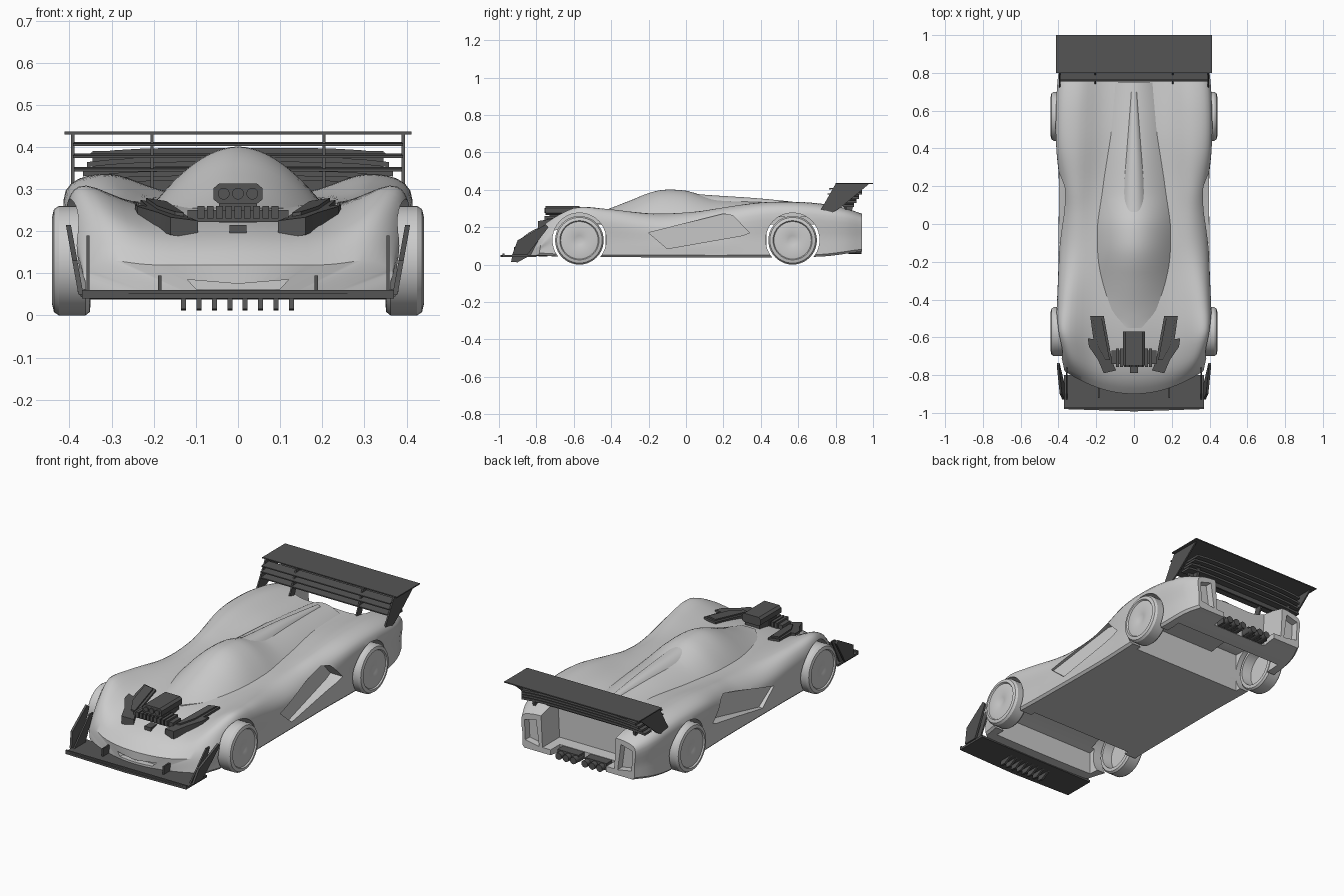
import bpy, bmesh, math
from mathutils import Vector

if bpy.data.objects.get("Cube"):
    bpy.data.objects.remove(bpy.data.objects["Cube"])


def material(name, value):
    mat = bpy.data.materials.new(name)
    mat.use_nodes = True
    color = (value, value, value, 1)
    mat.diffuse_color = color
    mat.node_tree.nodes["Principled BSDF"].inputs["Base Color"].default_value = color
    return mat


PAINT = material("light_grey_paint", .6)
CARBON = material("dark_grey_carbon", .09)
parts = []


def finish(name, bm, mat):
    bmesh.ops.recalc_face_normals(bm, faces=bm.faces)
    mesh = bpy.data.meshes.new(name)
    bm.to_mesh(mesh)
    bm.free()
    mesh.materials.append(mat)
    obj = bpy.data.objects.new(name, mesh)
    bpy.context.collection.objects.link(obj)
    parts.append(obj)
    return obj


def value(v, p):
    return v(*p) if callable(v) else v


def prism(name, pts, axis, a, b, mat=CARBON, mirror=False):
    """Extrude a 2D outline along an axis; the ends may be sloped by a function."""
    place = {"x": lambda p, t: (t, p[0], p[1]),
             "y": lambda p, t: (p[0], t, p[1]),
             "z": lambda p, t: (p[0], p[1], t)}[axis]
    bm = bmesh.new()
    for side in (1, -1) if mirror else (1,):
        ends = []
        for end in (a, b):
            ring = [Vector(place(p, value(end, p))) for p in pts]
            ends.append([bm.verts.new((v.x * side, v.y, v.z)) for v in ring])
        low, high = ends
        bm.faces.new(low)
        bm.faces.new(high)
        for i in range(len(pts)):
            j = (i + 1) % len(pts)
            bm.faces.new((low[i], low[j], high[j], high[i]))
    return finish(name, bm, mat)


def box(name, x, y, z, mat=CARBON, mirror=False):
    outline = [(x[0], y[0]), (x[1], y[0]), (x[1], y[1]), (x[0], y[1])]
    return prism(name, outline, "z", z[0], z[1], mat, mirror)


def curve(keys, t):
    """Smooth interpolation through (position, value) keys."""
    t = min(max(t, keys[0][0]), keys[-1][0])
    i = max(k for k in range(len(keys) - 1) if keys[k][0] <= t)

    def slope(k):
        lo, hi = keys[max(k - 1, 0)], keys[min(k + 1, len(keys) - 1)]
        return (hi[1] - lo[1]) / (hi[0] - lo[0])
    (t0, v0), (t1, v1) = keys[i], keys[i + 1]
    d = t1 - t0
    s = (t - t0) / d
    return (v0 * (1 + 2 * s) * (1 - s) ** 2 + v1 * s * s * (3 - 2 * s)
            + d * (slope(i) * s * (1 - s) ** 2 - slope(i + 1) * s * s * (1 - s)))


def loft(name, sections, mat=PAINT):
    """Skin (top, bottom) pairs of point rows and close both ends."""
    bm = bmesh.new()
    rows = [([bm.verts.new(p) for p in top], [bm.verts.new(p) for p in low]) for top, low in sections]
    n = len(rows[0][0])
    for r, s in zip(rows, rows[1:]):
        a, b = r[0] + r[1][::-1], s[0] + s[1][::-1]
        for i in range(2 * n):
            j = (i + 1) % (2 * n)
            bm.faces.new((a[i], a[j], b[j], b[i]))
    for top, low in (rows[0], rows[-1]):
        for i in range(n - 1):
            bm.faces.new((top[i], top[i + 1], low[i + 1], low[i]))
    return finish(name, bm, mat)


def spaced(a, b, n):
    return [a + (b - a) * i / n for i in range(n + 1)]


# Body shell: hood height, fender crest, shoulder, width and floor along the length
hood = [(-.9, .12), (-.85, .165), (-.78, .2), (-.65, .235), (-.5, .255), (-.2, .268), (.2, .28), (.5, .293), (.94, .27)]
valley_x = [(-.9, .2), (-.1, .2), (.5, .16), (.94, .16)]
crest = [(-.9, .13), (-.85, .195), (-.78, .25), (-.66, .3), (-.57, .308), (-.4, .295), (-.15, .268), (.05, .28),
         (.2, .305), (.4, .332), (.6, .335), (.75, .322), (.86, .3), (.94, .27)]
crest_x = [(-.9, .31), (-.6, .36), (0, .31), (.4, .31), (.65, .3), (.94, .27)]
shoulder = [(-.9, .72), (-.6, .8), (0, .76), (.45, .86), (.94, .86)]
tuck = [(-.9, .005), (-.45, .005), (0, .025), (.15, .028), (.4, .005), (.94, .005)]
width = [(-.9, .37), (-.72, .4), (-.55, .412), (-.3, .408), (.2, .405), (.5, .412), (.75, .403), (.86, .385), (.94, .35)]
floor = [(-.9, .05), (-.7, .042), (.7, .042), (.94, .07)]


def body_section(y):
    c, f, w, b = curve(hood, y), curve(crest, y), curve(width, y), curve(floor, y)
    knots = [(0, c), (curve(valley_x, y), c), (curve(crest_x, y), f),
             (w - curve(tuck, y), b + curve(shoulder, y) * (f - b)),
             (w - .008, b + .35 * (f - b)), (w - .008, b + .012)]
    steps = spaced(0, len(knots) - 1, 25)
    half = [(curve([(i, k[0]) for i, k in enumerate(knots)], t),
             curve([(i, k[1]) for i, k in enumerate(knots)], t)) for t in steps]
    base = [(w - .02) * t / steps[-1] for t in steps]
    # the nose sweeps back toward its corners
    sweep = .9 * min(max((-.45 - y) / .45, 0), 1)
    top = [(-x, y + sweep * x * x, z) for x, z in half[:0:-1]] + [(x, y + sweep * x * x, z) for x, z in half]
    xs = [-x for x in base[:0:-1]] + base
    return top, [(x, y + sweep * x * x, b) for x in xs]


body = loft("body_shell", [body_section(y) for y in spaced(-.9, .94, 60)])


# Cutters: open undersides, wheel arches, side intakes, tail recess, tail pods, nose slot
def circle(cy, cz, r, n=40):
    return [(cy + r * math.cos(math.tau * i / n), cz + r * math.sin(math.tau * i / n)) for i in range(n)]


AXLES = {"front": -.57, "rear": .57}
cutters = [prism(f"{n}_arch_cutter", circle(y, .132, .144), "x", .3, .6, PAINT, True) for n, y in AXLES.items()]
intake = [(-.2, .17), (.2, .272), (.25, .262), (.34, .17), (.3, .155), (-.1, .085)]
cutters += [
    prism("front_hollow", [(-.74, 0), (-.43, 0), (-.43, .22), (-.6, .215), (-.74, .17)], "x", -.32, .32, PAINT),
    prism("rear_hollow", [(.43, 0), (.77, 0), (.77, .255), (.43, .255)], "x", -.34, .34, PAINT),
    prism("intake_cutter", intake, "x", lambda y, z: .364 - .11 * y, .6, PAINT, True),
    prism("tail_cutter", [(-.22, .1), (.22, .1), (.235, .4), (-.235, .4)], "y", .79, 1.2, PAINT),
    box("diffuser_notch", (-.17, .17), (.86, 1.2), (0, .2), PAINT),
    prism("pod_cutter", [(.24, .1), (.325, .115), (.33, .225), (.26, .245)], "y", .9, 1.2, PAINT, True),
    prism("nose_cutter", [(-.12, .085), (0, .075), (.12, .085), (.1, .063), (-.1, .063)], "y", -1.2, -.865, PAINT),
]
for cutter in cutters:
    cutter.hide_render = True
    mod = body.modifiers.new(cutter.name, "BOOLEAN")
    mod.operation, mod.solver, mod.object = "DIFFERENCE", "EXACT", cutter
cut_mesh = bpy.data.meshes.new_from_object(body.evaluated_get(bpy.context.evaluated_depsgraph_get()))
body.modifiers.clear()
body.data = cut_mesh
for cutter in cutters:
    parts.remove(cutter)
    bpy.data.objects.remove(cutter)


# Canopy with engine cover, and the spine behind it
def ridge(name, tops, widths, base, power, start, end):
    rows = []
    for y in spaced(start, end, 40):
        h, w = curve(tops, y), curve(widths, y)
        us = spaced(-1, 1, 24)
        rows.append(([(u * w, y, base + (h - base) * (1 - abs(u) ** power)) for u in us],
                     [(u * w, y, base - .04) for u in us]))
    return loft(name, rows)


ridge("canopy", [(-.55, .256), (-.45, .285), (-.3, .342), (-.2, .382), (-.12, .4), (0, .395), (.07, .375),
                 (.16, .352), (.4, .338), (.75, .312)],
      [(-.55, .04), (-.45, .12), (-.25, .19), (-.05, .208), (.1, .2), (.55, .16), (.75, .13)], .255, 1.9, -.55, .75)
ridge("engine_spine", [(.03, .38), (.12, .372), (.4, .353), (.7, .322)],
      [(.03, .1), (.3, .075), (.7, .03)], .28, 2.4, .03, .7)

# Wheels turned from a half profile, hollow on the inner side
profile = [(.405, 0), (.405, .098), (.35, .104), (.352, .122), (.362, .13), (.425, .13), (.437, .122), (.441, .105),
           (.434, .1), (.44, .06), (.432, .025), (.427, 0)]
for axle, y in AXLES.items():
    for side, s in (("left", 1), ("right", -1)):
        bm = bmesh.new()
        verts = [bm.verts.new((s * x, y, .13 + r)) for x, r in profile]
        edges = [bm.edges.new(pair) for pair in zip(verts, verts[1:])]
        bmesh.ops.spin(bm, geom=verts + edges, cent=(0, y, .13), axis=(1, 0, 0), angle=math.tau, steps=40)
        bmesh.ops.remove_doubles(bm, verts=bm.verts, dist=.0005)
        finish(f"{axle}_{side}_wheel", bm, PAINT)

# Front splitter, its fins, stays and teeth
prism("front_splitter", [(-.37, -.98), (0, -.992), (.37, -.98), (.37, -.8), (-.37, -.8)], "z", .04, .052)
box("splitter_lip", (-.37, .37), (-.98, -.97), (.04, .06))
prism("splitter_fin", [(-.93, .05), (-.9, .13), (-.75, .215), (-.735, .2), (-.85, .05)], "x",
      lambda y, z: .358 + .18 * z, lambda y, z: .37 + .18 * z, mirror=True)
prism("fin_foot", [(-.93, .05), (-.83, .05), (-.76, .19), (-.79, .19)], "x", .352, .36, mirror=True)
box("splitter_stay", (.182, .19), (-.92, -.86), (.05, .095), mirror=True)
for i in range(8):
    x = -.135 + i * .0365
    prism(f"splitter_tooth_{i + 1}", [(-.93, .04), (-.935, .015), (-.9, .012), (-.85, .04)], "x", x, x + .012)


# Hood engine: pads, blower, manifold and intake rings
def pad_height(offset):
    return lambda x, y: .268 + offset + .1 * (y + .5) + .15 * (x - .2)


pad = [(.16, -.487), (.232, -.487), (.215, -.61), (.245, -.605), (.238, -.65), (.19, -.72), (.16, -.79), (.095, -.775),
       (.115, -.73)]
prism("hood_pad", pad, "z", pad_height(-.042), pad_height(0), mirror=True)
prism("pad_rib", [(.17, -.5), (.218, -.5), (.19, -.65), (.15, -.72), (.128, -.72)], "z",
      pad_height(-.01), pad_height(.008), mirror=True)
box("manifold", (-.12, .12), (-.74, -.67), (.222, .25))
for i in range(9):
    box(f"manifold_runner_{i + 1}", (-.096 + i * .022, -.08 + i * .022), (-.757, -.66), (.23, .26))
box("blower_base", (-.045, .045), (-.73, -.58), (.22, .275))
scoop = [(-.058, .275), (-.045, .265), (.045, .265), (.058, .275), (.058, .302), (.045, .313), (-.045, .313), (-.058, .302)]
prism("blower_scoop", scoop, "y", -.75, -.57)
box("blower_belt", (-.02, .02), (-.79, -.73), (.19, .215))
for i in (-1, 0, 1):
    prism(f"scoop_ring_{i + 2}", circle(i * .034, .289, .014, 16), "y", -.757, -.74)

# Rear wing: main plane, slats, end plates and posts
box("wing_plane", (-.412, .412), (.8, 1), (.43, .436))
for i, (y, z) in enumerate([(.765, .402), (.757, .374), (.755, .342)]):
    prism(f"wing_slat_{i + 1}", [(y, z), (y + .06, z + .004), (y + .06, z + .01), (y, z + .006)], "x", -.392, .392)
plate = [(.705, .265), (.735, .25), (.82, .3), (.98, .432), (.8, .432)]
prism("wing_end_plate", plate, "x", .388, .396, mirror=True)
prism("wing_post", [(.74, .3), (.78, .29), (.84, .432), (.8, .432)], "x", .2, .208, mirror=True)

# Tail vents under the wing and pipes in the diffuser
for i in range(4):
    z, half = .388 - i * .022, .35 + i * .009
    arc = [(x * half, z + .01 - .012 * x ** 4) for x in spaced(-1, 1, 12)]
    prism(f"tail_vent_{i + 1}", arc + [(x, v - .012) for x, v in arc[::-1]], "y", .85 - i * .004, .94 - i * .014)
prism("vent_bracket", [(.83, .26), (.88, .26), (.91, .38), (.87, .38)], "x", .3, .315, mirror=True)
box("vent_backing", (-.345, .345), (.85, .86), (.295, .39))
box("diffuser_bar", (.02, .15), (.85, .91), (.06, .098), mirror=True)
for i in range(3):
    x = .035 + i * .045
    prism(f"tail_pipe_{i + 1}", circle(x, .075, .019, 14), "y", .87, .937, mirror=True)

# Smooth shading with sharp creases
bpy.ops.object.select_all(action="DESELECT")
for obj in parts:
    obj.select_set(True)
bpy.context.view_layer.objects.active = body
bpy.ops.object.shade_smooth_by_angle(angle=math.radians(32))
